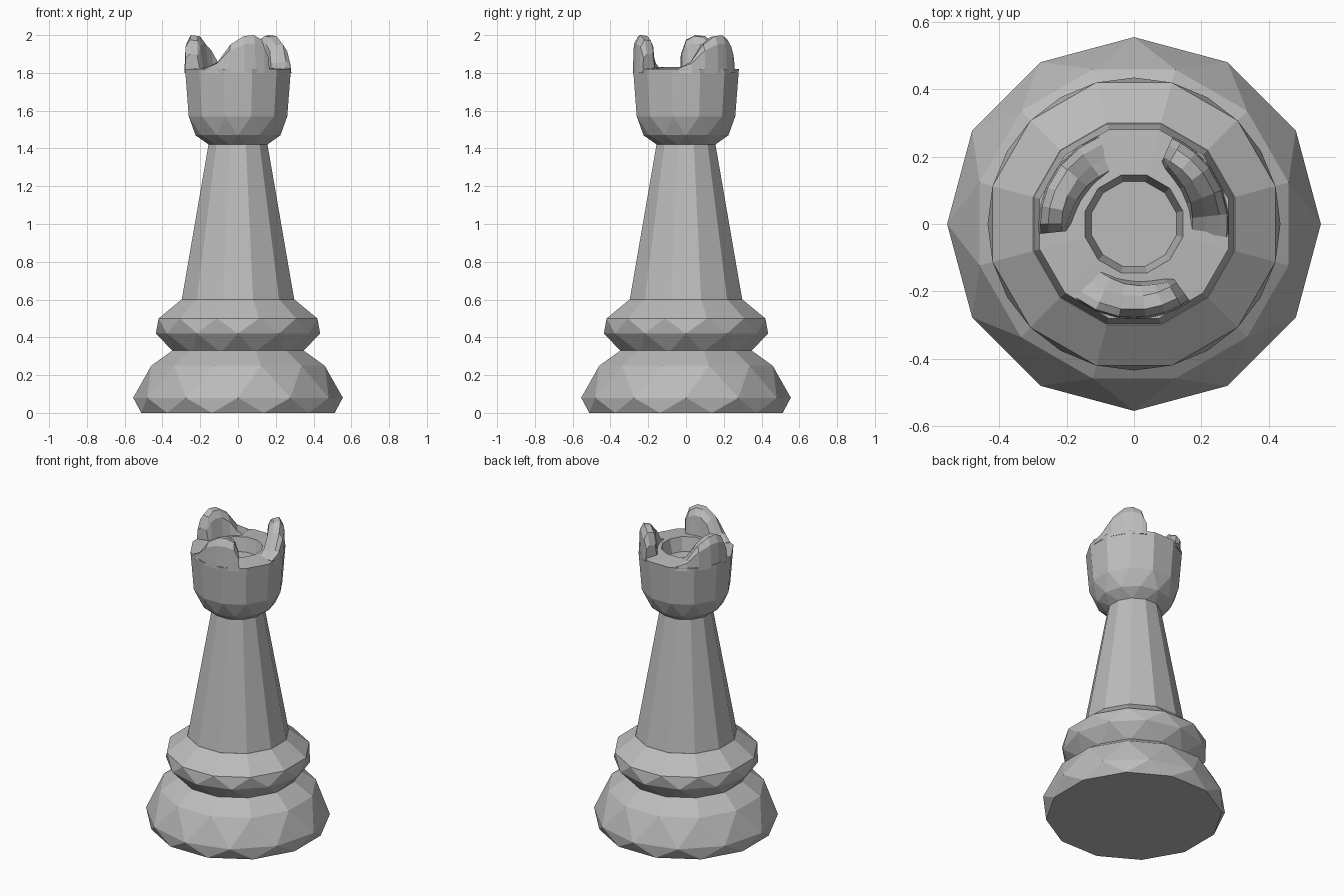
import bpy, bmesh
from math import sin, cos, radians, pi

cube = bpy.data.objects.get("Cube")
if cube:
    bpy.data.objects.remove(cube, do_unlink=True)

SIDES = 12
stone = bpy.data.materials.new("grey_stone")
stone.use_nodes = True
GREY = (0.5, 0.5, 0.5, 1)
stone.diffuse_color = GREY
stone.node_tree.nodes["Principled BSDF"].inputs["Base Color"].default_value = GREY


def finish(name, bm):
    bmesh.ops.recalc_face_normals(bm, faces=bm.faces)
    mesh = bpy.data.meshes.new(name)
    bm.to_mesh(mesh)
    bm.free()
    mesh.materials.append(stone)
    obj = bpy.data.objects.new(name, mesh)
    bpy.context.scene.collection.objects.link(obj)
    return obj


def lathe(name, profile):
    """Stack of rings (radius, height, twist in half steps); twisted neighbours join as triangles."""
    bm = bmesh.new()
    rings = []
    for r, z, twist in profile:
        angles = [(i + 0.5 + twist / 2) * 2 * pi / SIDES for i in range(SIDES)]
        rings.append([bm.verts.new((r * cos(a), r * sin(a), z)) for a in angles])
    for k in range(len(rings) - 1):
        low, high = rings[k], rings[k + 1]
        step = profile[k + 1][2] - profile[k][2]
        for i in range(SIDES):
            j = (i + 1) % SIDES
            if step == 0:
                bm.faces.new((low[i], low[j], high[j], high[i]))
            elif step > 0:
                bm.faces.new((low[i], low[j], high[i]))
                bm.faces.new((low[j], high[j], high[i]))
            else:
                bm.faces.new((low[i], low[j], high[j]))
                bm.faces.new((low[i], high[j], high[i]))
    bm.faces.new(rings[0])
    bm.faces.new(rings[-1])
    return finish(name, bm)


# Foot, collar and tapering column
lathe("base", [(0.53, 0, 0), (0.555, 0.08, 1), (0.475, 0.25, 0), (0.36, 0.33, 0)])
lathe("collar", [(0.35, 0.32, 0), (0.435, 0.42, 1), (0.435, 0.5, 0), (0.31, 0.6, 0)])
lathe("column", [(0.31, 0.59, 0), (0.16, 1.43, 0)])

# Bowl shaped head with a sunken middle
lathe("head", [(0.16, 1.42, 0), (0.225, 1.47, 1), (0.27, 1.57, 0), (0.29, 1.82, 0),
               (0.15, 1.83, 0), (0.13, 1.74, 0)])


def merlon(name, turn):
    """Curved battlement: ramps up along the rim, then drops steeply."""
    # angle, top height, inner radius at the rim
    stations = [(-128, 1.825, 0.16), (-114, 1.86, 0.16), (-99, 1.95, 0.165),
                (-83, 1.995, 0.17), (-71, 2.0, 0.175), (-60, 1.975, 0.185), (-54, 1.9, 0.2)]
    bm = bmesh.new()
    sections = []
    for angle, top, inner in stations:
        a = radians(angle + turn)
        mid = 1.82 + (top - 1.82) * 0.75
        outline = [(0.284, 1.8), (0.278, mid), (0.255, top),
                   (0.215, top - 0.005), (inner + 0.015, mid), (inner, 1.8)]
        sections.append([bm.verts.new((r * cos(a), r * sin(a), z)) for r, z in outline])
    for s, t in zip(sections, sections[1:]):
        for i in range(len(s)):
            j = (i + 1) % len(s)
            bm.faces.new((s[i], s[j], t[j], t[i]))
    bm.faces.new(sections[0])
    bm.faces.new(sections[-1])
    finish(name, bm)


for label, turn in (("front", 0), ("left", 120), ("right", 240)):
    merlon(label + "_merlon", turn)
